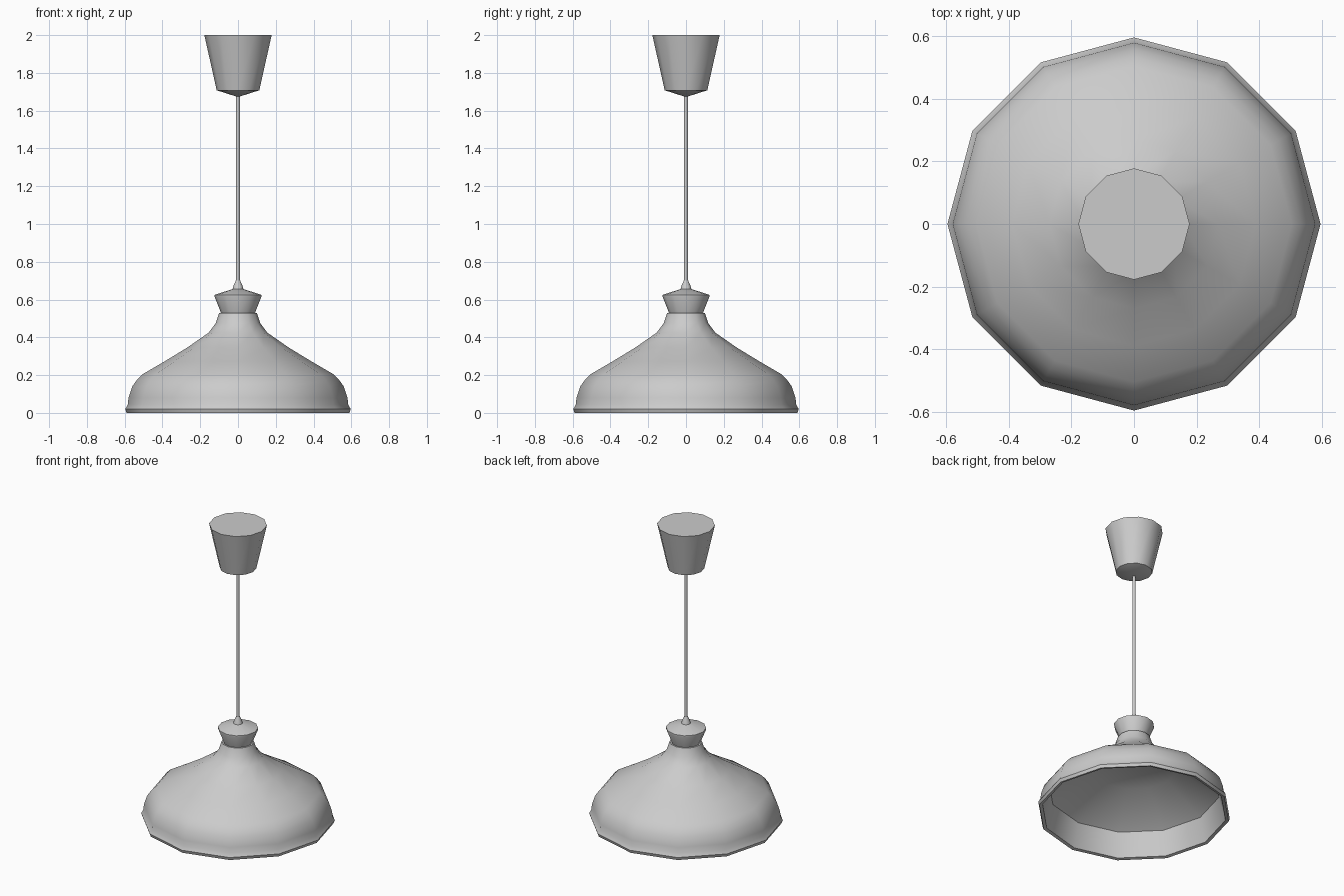
import bpy, bmesh, math

if "Cube" in bpy.data.objects:
    bpy.data.objects.remove(bpy.data.objects["Cube"])


def lathe(name, profile, sides=12):
    """Revolve (radius, height) points around z; radius 0 makes a pole."""
    bm = bmesh.new()
    rings = []
    for r, z in profile:
        if r == 0:
            rings.append([bm.verts.new((0, 0, z))])
        else:
            rings.append([bm.verts.new((r * math.cos(2 * math.pi * i / sides),
                                        r * math.sin(2 * math.pi * i / sides), z))
                          for i in range(sides)])
    for a, b in zip(rings, rings[1:]):
        for i in range(sides):
            j = (i + 1) % sides
            if len(a) == 1:
                bm.faces.new((a[0], b[j], b[i]))
            elif len(b) == 1:
                bm.faces.new((a[i], a[j], b[0]))
            else:
                bm.faces.new((a[i], a[j], b[j], b[i]))
    # Flat caps on open ends
    for ring in (rings[0], rings[-1]):
        if len(ring) > 1:
            bm.faces.new(ring)
    bmesh.ops.recalc_face_normals(bm, faces=bm.faces)
    mesh = bpy.data.meshes.new(name)
    bm.to_mesh(mesh)
    bm.free()
    obj = bpy.data.objects.new(name, mesh)
    bpy.context.collection.objects.link(obj)
    bpy.ops.object.select_all(action='DESELECT')
    obj.select_set(True)
    bpy.context.view_layer.objects.active = obj
    bpy.ops.object.shade_smooth_by_angle(angle=math.radians(35))
    return obj


# Bell shade: inner ceiling and wall, rolled rim, then outer skin up to the neck
lathe("shade", [
    (0.27, 0.325), (0.53, 0.165), (0.57, 0.005),
    (0.59, 0.0), (0.597, 0.02), (0.583, 0.045),
    (0.58, 0.08), (0.56, 0.14), (0.535, 0.175), (0.505, 0.205),
    (0.39, 0.272), (0.27, 0.345), (0.155, 0.425), (0.118, 0.475),
    (0.1, 0.53)])

# Flared collar on top of the shade
lathe("collar", [
    (0.088, 0.52), (0.092, 0.535), (0.124, 0.615), (0.124, 0.625),
    (0.03, 0.655), (0, 0.657)])

# Small cone gripping the cord
lathe("cord_grip", [(0.03, 0.65), (0.025, 0.67), (0.012, 0.7)])

# Hanging cord
lathe("cord", [(0.0105, 0.66), (0.0105, 1.69)])

# Ceiling cup with shallow conical underside
lathe("ceiling_cup", [(0, 1.672), (0.113, 1.708), (0.178, 2.0)])
